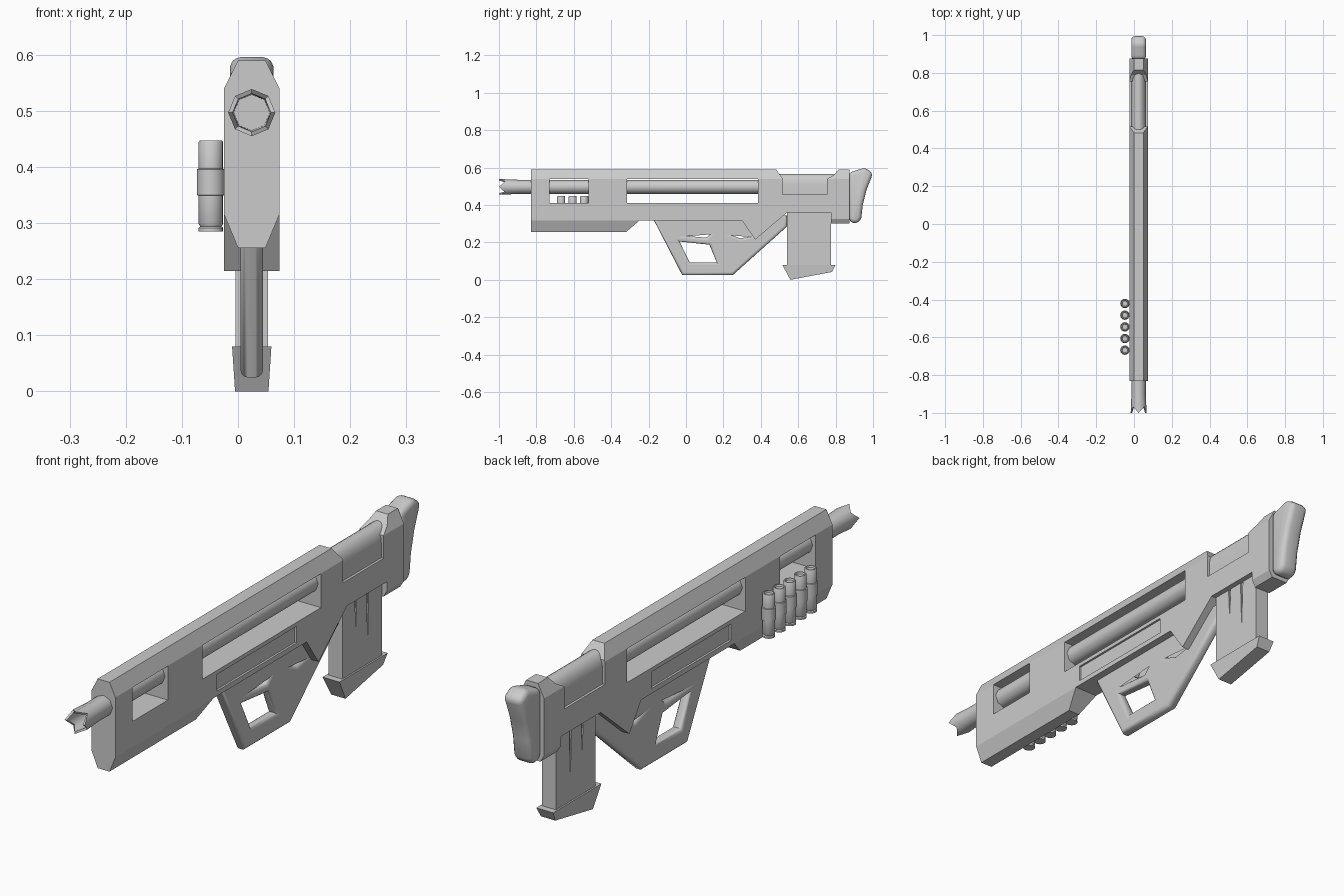
import bpy, bmesh, math

if "Cube" in bpy.data.objects:
    bpy.data.objects.remove(bpy.data.objects["Cube"])

CX = 0.0245          # centre plane of the body
HW = 0.0495          # half width of the body


def add_mesh(name, bm):
    bmesh.ops.recalc_face_normals(bm, faces=bm.faces)
    me = bpy.data.meshes.new(name)
    bm.to_mesh(me)
    bm.free()
    ob = bpy.data.objects.new(name, me)
    bpy.context.collection.objects.link(ob)
    return ob


def prism(name, pts, axis, lo, hi):
    """Extrude a (y,z) profile along x, or an (x,z) profile along y."""
    bm = bmesh.new()
    place = (lambda a, b, t: (t, a, b)) if axis == 'x' else (lambda a, b, t: (a, t, b))
    ends = [[bm.verts.new(place(a, b, t)) for a, b in pts] for t in (lo, hi)]
    for e in ends:
        bm.faces.new(e)
    n = len(pts)
    for i in range(n):
        j = (i + 1) % n
        bm.faces.new((ends[0][i], ends[0][j], ends[1][j], ends[1][i]))
    return add_mesh(name, bm)


def rect(a0, a1, b0, b1):
    return [(a0, b0), (a1, b0), (a1, b1), (a0, b1)]


def lathe(name, prof, sides, place, tooth=None):
    """Revolve (radius, height) pairs; tooth=(ring indices, offset) notches odd points."""
    bm = bmesh.new()
    rings = []
    for k, (r, h) in enumerate(prof):
        ring = []
        for i in range(sides):
            a = 2 * math.pi * i / sides
            dh = tooth[1] if tooth and k in tooth[0] and i % 2 else 0
            ring.append(bm.verts.new(place(r * math.cos(a), r * math.sin(a), h + dh)))
        rings.append(ring)
    for p, q in zip(rings, rings[1:]):
        for i in range(sides):
            j = (i + 1) % sides
            bm.faces.new((p[i], p[j], q[j], q[i]))
    bm.faces.new(rings[0])
    bm.faces.new(rings[-1])
    return add_mesh(name, bm)


def activate(ob):
    bpy.ops.object.select_all(action='DESELECT')
    ob.select_set(True)
    bpy.context.view_layer.objects.active = ob


def cut(ob, cutters):
    activate(ob)
    for c in cutters:
        m = ob.modifiers.new("cut", 'BOOLEAN')
        m.operation, m.solver, m.object = 'DIFFERENCE', 'EXACT', c
        bpy.ops.object.modifier_apply(modifier=m.name)
        bpy.data.objects.remove(c)


def smooth(ob, deg=40):
    activate(ob)
    bpy.ops.object.shade_smooth_by_angle(angle=math.radians(deg))


def round_edges(ob, width, segs):
    m = ob.modifiers.new("round", 'BEVEL')
    m.width, m.segments, m.limit_method = width, segs, 'ANGLE'
    m.angle_limit = math.radians(40)
    activate(ob)
    bpy.ops.object.modifier_apply(modifier=m.name)
    smooth(ob, 50)


# Receiver body: side profile, then chamfers, windows and recesses
body = prism("body", [(-.83, .59), (-.83, .256), (-.32, .256), (-.25, .316), (.30, .316),
                      (.37, .215), (.54, .36), (.775, .36), (.775, .30), (.875, .30),
                      (.875, .59)], 'x', CX - HW, CX + HW)
cutters = []
for s in (-1, 1):
    def wedge(z_edge, z_side, y0, y1, inset=.025):
        over = z_edge + (z_edge - z_side) * .2
        out = .2 * inset
        return prism("cutter", [(CX + s * (HW - inset - out), over),
                                (CX + s * (HW + out), z_side - (z_edge - z_side) * .2),
                                (CX + s * (HW + .03), over)], 'y', y0, y1)
    cutters.append(wedge(.59, .54, -.9, .95))
    cutters.append(wedge(.256, .316, -.9, -.25))
    cutters.append(wedge(.30, .325, .7, .95, .015))
    # shallow side panel
    x0, x1 = sorted((CX + s * (HW - .008), CX + s * (HW + .02)))
    cutters.append(prism("cutter", rect(-.23, .24, .335, .397), 'x', x0, x1))
# barrel windows
for y0, y1 in ((-.73, -.52), (-.315, .385)):
    cutters.append(prism("cutter", rect(y0, y1, .412, .539), 'x', -.2, .2))
# ejection opening
cutters.append(prism("cutter", [(.475, .60), (.515, .545), (.515, .455), (.755, .455),
                                (.755, .54), (.79, .56), (.825, .60)], 'x', -.2, .2))
cut(body, cutters)

# Rounded bolt cover in the ejection opening
arc = [(CX + .04 * math.cos(math.pi * i / 12), .51 + .057 * math.sin(math.pi * i / 12))
       for i in range(13)]
smooth(prism("bolt_cover", [(CX + .04, .44)] + arc + [(CX - .04, .44)], 'y', .49, .80))

# Octagonal barrel with a toothed muzzle
barrel = lathe("barrel", [(.032, -.88), (.034, -1), (.042, -1), (.038, -.9), (.038, .50)], 8,
               lambda u, v, h: (CX + u, h, .497 + v), ((1, 2), .033))
smooth(barrel, 50)

# Row of spare shells on the left side
for k in range(5):
    y = -.668 + .0618 * k
    sh = lathe(f"shell_{k + 1}", [(.022, .285), (.022, .291), (.019, .294), (.022, .299),
                                  (.022, .349), (.025, .35), (.025, .396), (.022, .397),
                                  (.022, .444), (.020, .447), (.016, .447), (.014, .441)], 16,
               lambda u, v, h: (-.0483 + u, y + v, h))
    smooth(sh, 35)

# Grip frame: outline with two finger openings and a rear gap
cu = bpy.data.curves.new("grip_frame", 'CURVE')
cu.dimensions, cu.fill_mode = '2D', 'BOTH'
cu.extrude, cu.bevel_depth, cu.bevel_resolution, cu.offset = .007, .013, 2, -.013
for loop in ([(-.18, .335), (-.02, .025), (.25, .025), (.54, .285), (.54, .345), (.36, .335)],
             [(-.10, .322), (-.055, .24), (.11, .225), (.135, .25), (.14, .322)],
             [(-.035, .205), (.125, .188), (.165, .092), (.02, .092)],
             [(.205, .322), (.31, .322), (.37, .235), (.29, .222), (.215, .25)]):
    sp = cu.splines.new('POLY')
    sp.points.add(len(loop) - 1)
    for p, (a, b) in zip(sp.points, loop):
        p.co = (a, b, 0, 1)
    sp.use_cyclic_u = True
grip = bpy.data.objects.new("grip_frame", cu)
bpy.context.collection.objects.link(grip)
grip.location.x = CX
grip.rotation_euler = (math.pi / 2, 0, math.pi / 2)
activate(grip)
bpy.ops.object.convert(target='MESH')
smooth(bpy.context.object, 50)

# Trigger
prism("trigger", [(.025, .325), (.06, .325), (.06, .28), (.045, .245), (.035, .25), (.043, .28)],
      'x', CX - .008, CX + .008)

# Magazine with tapered side grooves
mag = prism("magazine", rect(.54, .775, .06, .38), 'x', CX - .029, CX + .029)
grooves = []
for s in (-1, 1):
    x0, x1 = sorted((CX + s * .024, CX + s * .05))
    for y, z in ((.62, .24), (.69, .17)):
        grooves.append(prism("cutter", [(y - .008, .39), (y + .008, .39), (y, z)], 'x', x0, x1))
cut(mag, grooves)

# Flared magazine foot, narrower at the bottom
foot = prism("magazine_foot", [(.515, .08), (.558, 0), (.78, .042), (.80, .08)],
             'x', CX - .035, CX + .035)
for v in foot.data.vertices:
    if v.co.z < .06:
        v.co.x = CX + (v.co.x - CX) * .85

# Rounded butt pad
butt = prism("butt_pad", [(.87, .575), (.895, .58), (.955, .60), (1.0, .57), (.965, .48),
                          (.945, .40), (.937, .33), (.92, .302), (.88, .305), (.87, .33)],
             'x', CX - .039, CX + .039)
round_edges(butt, .02, 3)
